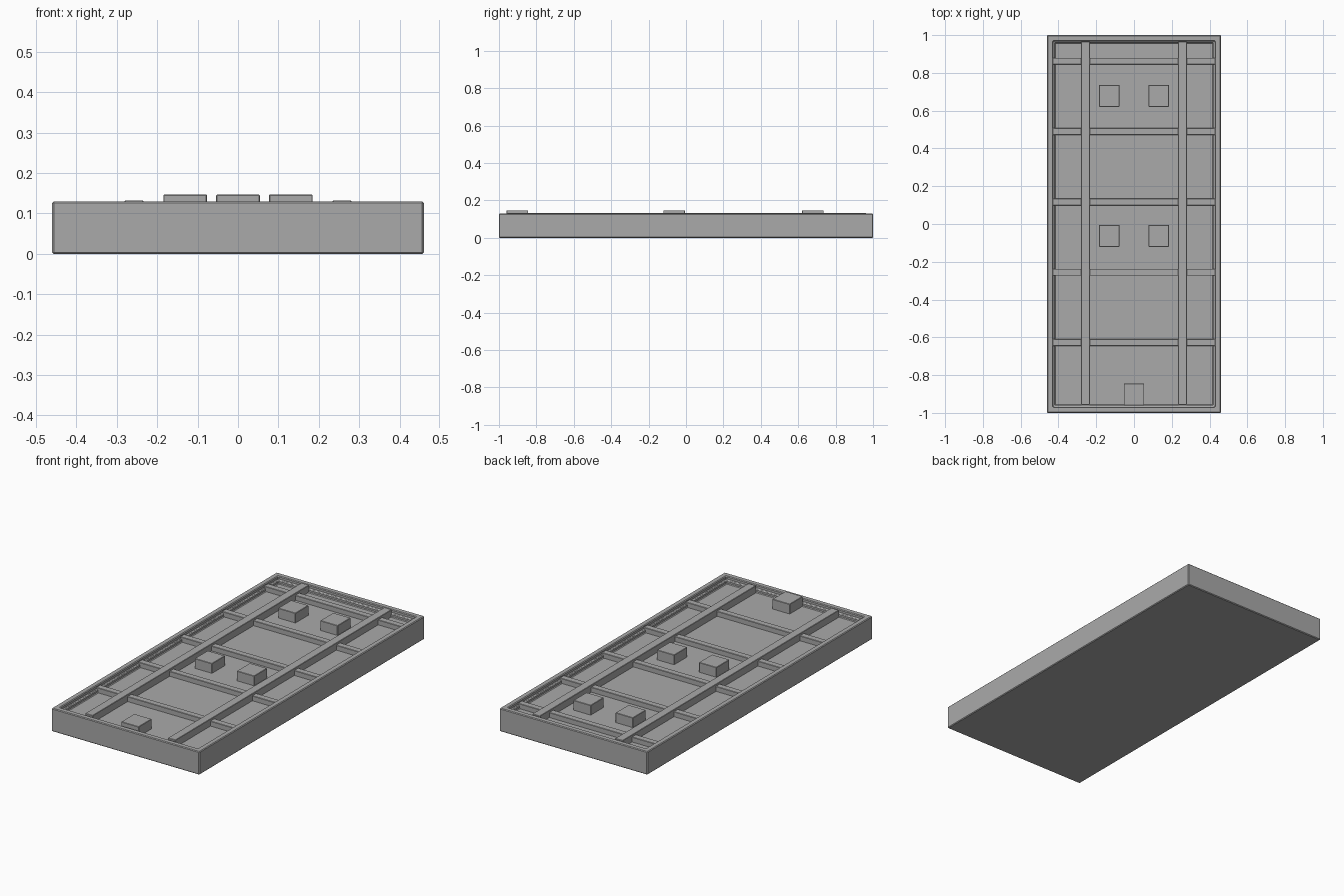
import bpy, bmesh
from mathutils import Vector

if "Cube" in bpy.data.objects:
    bpy.data.objects.remove(bpy.data.objects["Cube"], do_unlink=True)

grey = bpy.data.materials.new("plain_grey")
grey.use_nodes = True
colour = (0.4, 0.4, 0.4, 1)
grey.diffuse_color = colour
grey.node_tree.nodes["Principled BSDF"].inputs["Base Color"].default_value = colour

FLOOR = 0.092
HALF_X, HALF_Y, RIM_TOP = 0.46, 1.0, 0.13


def box_mesh(low, high):
    """Axis-aligned box between two corners."""
    low, high = Vector(low), Vector(high)
    bm = bmesh.new()
    bmesh.ops.create_cube(bm, size=1)
    bmesh.ops.scale(bm, vec=high - low, verts=bm.verts)
    bmesh.ops.translate(bm, vec=(low + high) / 2, verts=bm.verts)
    return bm


def finish(bm, name, bevel=0):
    mesh = bpy.data.meshes.new(name)
    bm.to_mesh(mesh)
    bm.free()
    mesh.materials.append(grey)
    obj = bpy.data.objects.new(name, mesh)
    bpy.context.collection.objects.link(obj)
    if bevel:
        mod = obj.modifiers.new("edge_bevel", "BEVEL")
        mod.width = bevel
        mod.segments = 1
        mod.limit_method = "ANGLE"
    return obj


def part(name, x, y, z, bevel=0.0):
    return finish(box_mesh(*zip(x, y, z)), name, bevel)


# Tray: solid slab with a raised rim, a narrow ledge and a sunken floor
tray = box_mesh((-HALF_X, -HALF_Y, 0), (HALF_X, HALF_Y, RIM_TOP))
top = max(tray.faces, key=lambda f: f.calc_center_median().z)
for width, level in ((0.032, 0.11), (0.009, FLOOR)):
    bmesh.ops.inset_region(tray, faces=[top], thickness=width, use_even_offset=True)
    ring = list(top.edges)
    # Duplicate the ring so the wall drops vertically
    made = bmesh.ops.extrude_discrete_faces(tray, faces=[top])["faces"]
    top = made[0]
    for v in top.verts:
        v.co.z = level
finish(tray, "tray", 0.004)

# Long rails
for side, name in ((-1, "right_rail"), (1, "left_rail")):
    edges = sorted((side * 0.234, side * 0.281))
    part(name, edges, (-0.957, 0.965), (FLOOR - 0.01, 0.132), 0.002)

# Cross ribs
for i in range(5):
    y = -0.628 + i * 0.3725
    part(f"cross_rib_{i + 1}", (-0.43, 0.43), (y - 0.018, y + 0.018),
         (FLOOR - 0.01, 0.12), 0.002)

# Raised blocks: two pairs and one single at the front
blocks = [("front_block", 0, -0.902)]
for row, y in (("middle", -0.063), ("rear", 0.678)):
    blocks += [(f"{row}_right_block", -0.131, y), (f"{row}_left_block", 0.131, y)]
for name, x, y in blocks:
    part(name, (x - 0.054, x + 0.054), (y - 0.058, y + 0.058),
         (FLOOR - 0.01, 0.147), 0.002)
